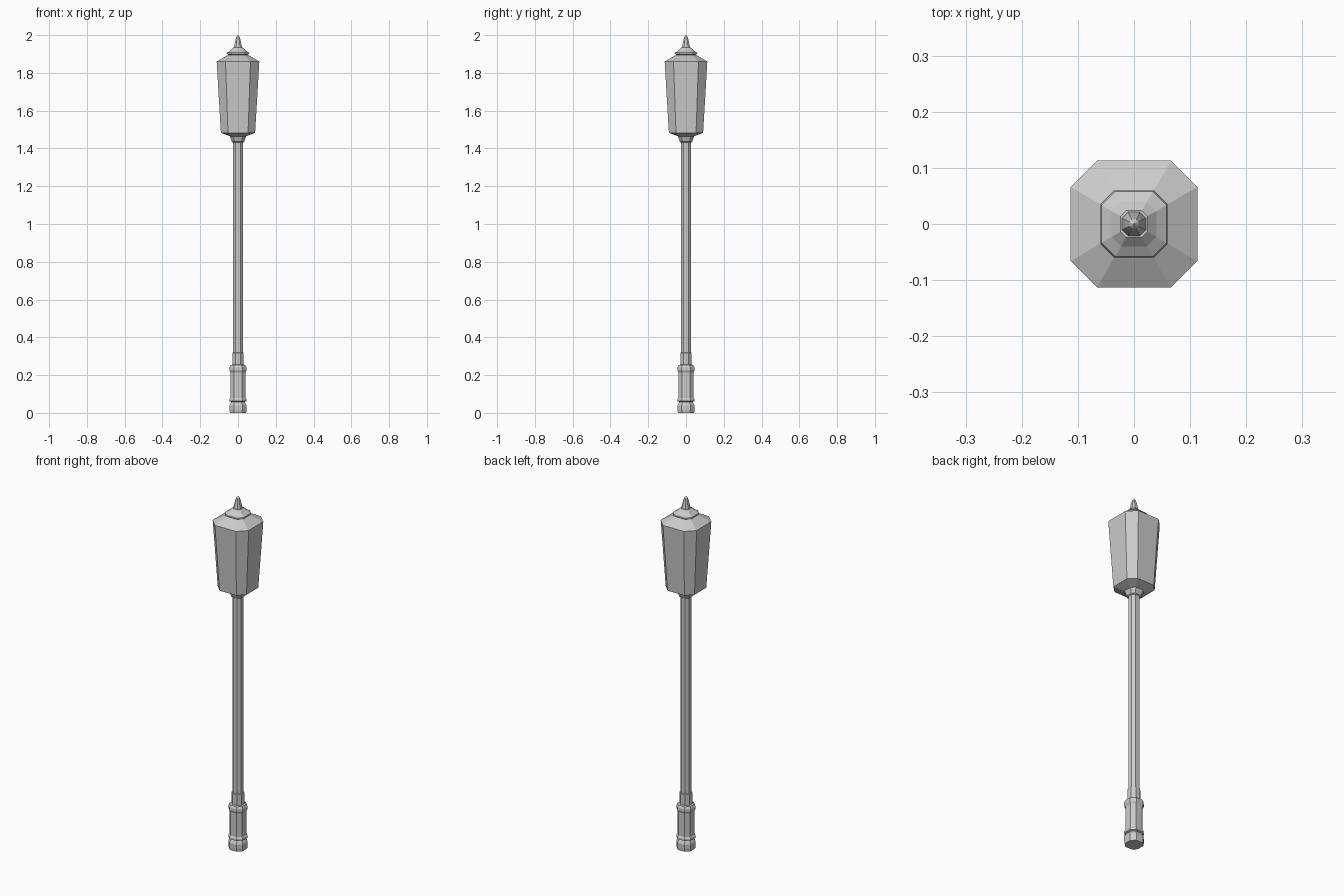
import bpy, bmesh

if "Cube" in bpy.data.objects:
    bpy.data.objects.remove(bpy.data.objects["Cube"])

def octagon(half, ratio, z):
    """Eight points of a square with chamfered corners."""
    c = half * ratio
    return [(half, -c, z), (half, c, z), (c, half, z), (-c, half, z),
            (-half, c, z), (-half, -c, z), (-c, -half, z), (c, -half, z)]

def loft(name, profile, ratio):
    """Closed eight-sided solid from (half width, height) pairs."""
    bm = bmesh.new()
    rings = [[bm.verts.new(p) for p in octagon(h, ratio, z)] for h, z in profile]
    for a, b in zip(rings, rings[1:]):
        for i in range(8):
            j = (i + 1) % 8
            bm.faces.new((a[i], a[j], b[j], b[i]))
    bm.faces.new(rings[0][::-1])
    bm.faces.new(rings[-1])
    bmesh.ops.recalc_face_normals(bm, faces=bm.faces)
    me = bpy.data.meshes.new(name)
    bm.to_mesh(me)
    bm.free()
    ob = bpy.data.objects.new(name, me)
    bpy.context.collection.objects.link(ob)
    return ob

# Moulded pedestal: foot, waist, lower ring, drum, upper ring
loft("base", [(0.043, 0), (0.045, 0.015), (0.045, 0.04), (0.036, 0.058),
              (0.045, 0.062), (0.045, 0.072), (0.040, 0.08), (0.040, 0.215),
              (0.045, 0.225), (0.045, 0.24), (0.039, 0.253), (0.030, 0.255)], 0.5)

# Sleeve and pole
loft("pole_sleeve", [(0.030, 0.25), (0.030, 0.317), (0.027, 0.319)], 0.45)
loft("pole", [(0.027, 0.31), (0.027, 1.45)], 0.45)

# Collar that carries the lantern
loft("lantern_collar", [(0.027, 1.432), (0.033, 1.436), (0.042, 1.462), (0.042, 1.475)], 0.55)

# Tapered lantern with dished underside and sloping roof
loft("lantern", [(0.042, 1.464), (0.090, 1.483), (0.091, 1.490), (0.113, 1.86),
                 (0.050, 1.897)], 0.585)

# Roof cap with thin rim
loft("roof_cap", [(0.048, 1.893), (0.060, 1.901), (0.058, 1.907),
                  (0.040, 1.919), (0.024, 1.935)], 0.58)

# Pointed finial
loft("finial", [(0.022, 1.93), (0.020, 1.942), (0.014, 1.972),
                (0.008, 1.992), (0.001, 2.0)], 0.5)
